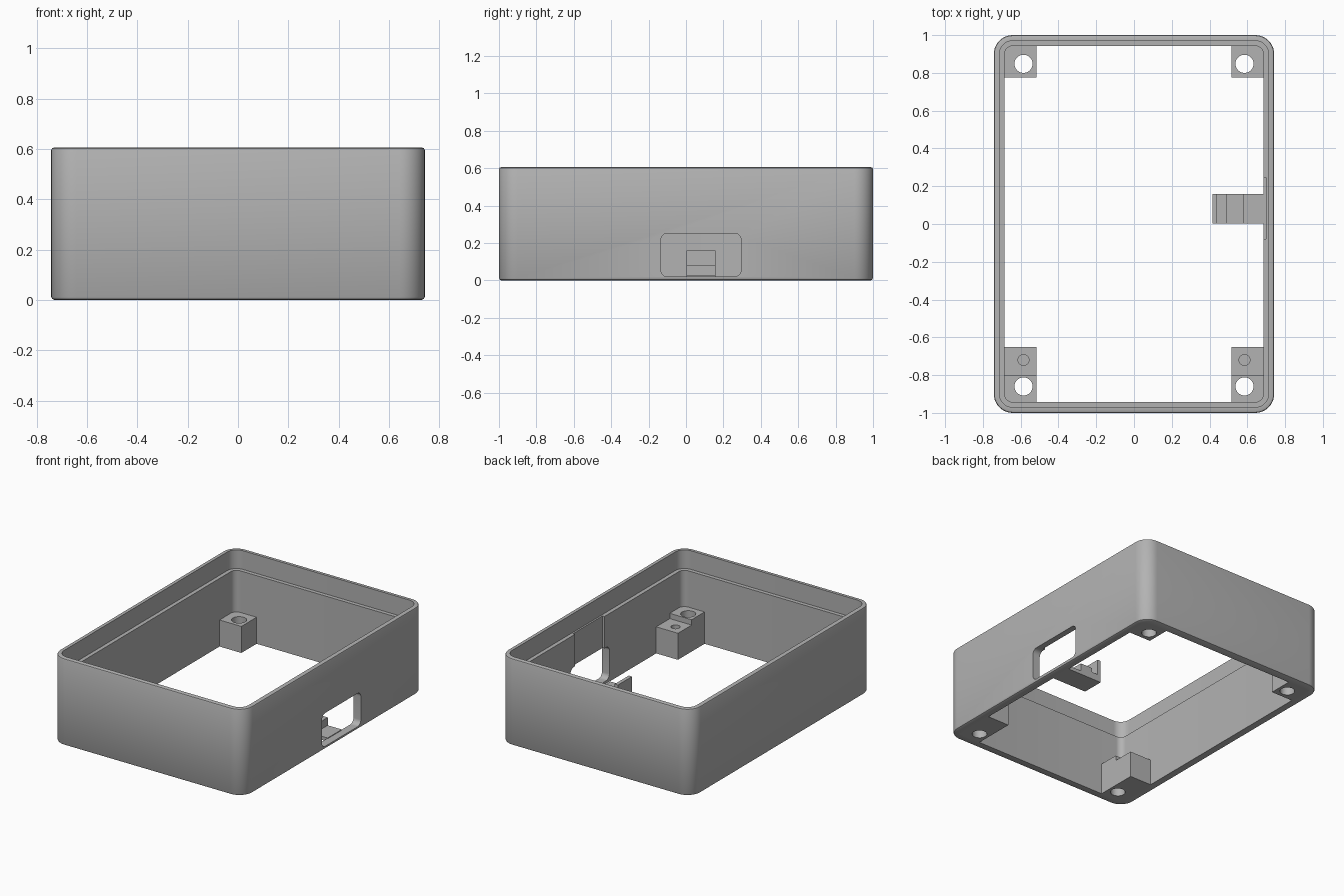
import bpy
import bmesh
from math import cos, sin, pi, radians

if "Cube" in bpy.data.objects:
    bpy.data.objects.remove(bpy.data.objects["Cube"], do_unlink=True)

grey = bpy.data.materials.new("plain_grey")
grey.use_nodes = True
grey.diffuse_color = (0.45, 0.45, 0.45, 1)
grey.node_tree.nodes["Principled BSDF"].inputs["Base Color"].default_value = grey.diffuse_color

HALF_X, HALF_Y, HEIGHT = 0.742, 1.0, 0.605
INNER_X, INNER_Y = 0.685, 0.943
LEDGE_Z = 0.475


def finish(name, bm):
    bmesh.ops.recalc_face_normals(bm, faces=bm.faces)
    mesh = bpy.data.meshes.new(name)
    bm.to_mesh(mesh)
    bm.free()
    mesh.materials.append(grey)
    obj = bpy.data.objects.new(name, mesh)
    bpy.context.collection.objects.link(obj)
    return obj


def activate(obj):
    bpy.ops.object.select_all(action='DESELECT')
    obj.select_set(True)
    bpy.context.view_layer.objects.active = obj


def smooth(obj):
    activate(obj)
    bpy.ops.object.shade_smooth_by_angle(angle=radians(30))


def rounded_rect(hx, hy, r, steps=10):
    """Counter-clockwise outline of a rectangle with rounded corners."""
    pts = []
    for i, (sx, sy) in enumerate([(1, 1), (-1, 1), (-1, -1), (1, -1)]):
        for k in range(steps + 1):
            a = (i + k / steps) * pi / 2
            pts.append((sx * (hx - r) + r * cos(a), sy * (hy - r) + r * sin(a)))
    return pts


def prism(name, outline, start, end, place):
    """Extrude an outline; place(u, v, w) turns it into a 3D point."""
    bm = bmesh.new()
    a, b = [[bm.verts.new(place(u, v, w)) for u, v in outline] for w in (start, end)]
    bm.faces.new(a)
    bm.faces.new(b)
    n = len(a)
    for i in range(n):
        j = (i + 1) % n
        bm.faces.new((a[i], a[j], b[j], b[i]))
    return finish(name, bm)


def box(name, x0, x1, y0, y1, z0, z1):
    return prism(name, [(x0, y0), (x1, y0), (x1, y1), (x0, y1)], z0, z1,
                 lambda u, v, w: (u, v, w))


def drill(name, x, y, r, z0, z1):
    circle = [(x + r * cos(i * pi / 16), y + r * sin(i * pi / 16)) for i in range(32)]
    return prism(name, circle, z0, z1, lambda u, v, w: (u, v, w))


def cut(obj, cutter):
    activate(obj)
    mod = obj.modifiers.new("cut", 'BOOLEAN')
    mod.operation = 'DIFFERENCE'
    mod.solver = 'EXACT'
    mod.object = cutter
    bpy.ops.object.modifier_apply(modifier=mod.name)
    bpy.data.objects.remove(cutter, do_unlink=True)


# Case wall: a closed section of (inset, height) swept round the rounded outline
section = [(0.012, 0), (0.004, 0.004), (0, 0.012),
           (0, HEIGHT - 0.01), (0.003, HEIGHT - 0.003), (0.01, HEIGHT),
           (0.03, HEIGHT), (0.03, LEDGE_Z), (0.057, LEDGE_Z), (0.057, 0)]
bm = bmesh.new()
rings = [[bm.verts.new((x, y, z)) for x, y in
          rounded_rect(HALF_X - d, HALF_Y - d, 0.1 - d)] for d, z in section]
for k, ring in enumerate(rings):
    above = rings[(k + 1) % len(rings)]
    for i in range(len(ring)):
        j = (i + 1) % len(ring)
        bm.faces.new((ring[i], ring[j], above[j], above[i]))
wall = finish("case_wall", bm)

# Port opening through the side, and the shallow slide recess behind it
cut(wall, prism("port_cutter", rounded_rect(0.214, 0.116, 0.035), 0.6, 0.8,
                lambda u, v, w: (w, u + 0.08, v + 0.136)))
cut(wall, box("recess_cutter", 0.65, 0.7, -0.08, 0.247, 0.02, LEDGE_Z + 0.02))
smooth(wall)

# Corner posts with screw holes; the front ones have a lower step with a pilot hole
POST_X = 0.517
for side, word in ((1, "left"), (-1, "right")):
    x0, x1 = sorted((side * POST_X, side * (INNER_X + 0.004)))
    hole_x = side * 0.585

    post = box("back_post_" + word, x0, x1, 0.775, INNER_Y + 0.004, 0, 0.185)
    cut(post, drill("drill", hole_x, 0.848, 0.048, -0.1, 0.4))
    smooth(post)

    y0, ys, y1 = -INNER_Y - 0.004, -0.8, -0.65
    stepped = [(y0, 0), (y1, 0), (y1, 0.185), (ys, 0.185), (ys, 0.222), (y0, 0.222)]
    post = prism("front_post_" + word, stepped, x0, x1, lambda u, v, w: (w, u, v))
    cut(post, drill("drill", hole_x, -0.86, 0.048, -0.1, 0.4))
    cut(post, drill("drill", hole_x, -0.72, 0.029, 0.06, 0.4))
    smooth(post)

# Board holder: arm under the port with a block, a slot and an upright stop
holder = [(0.415, 0), (0.69, 0), (0.69, 0.025), (0.582, 0.025), (0.582, 0.08),
          (0.487, 0.08), (0.487, 0.05), (0.44, 0.05), (0.44, 0.16), (0.415, 0.16)]
prism("board_holder", holder, 0.002, 0.158, lambda u, v, w: (u, w, v))
